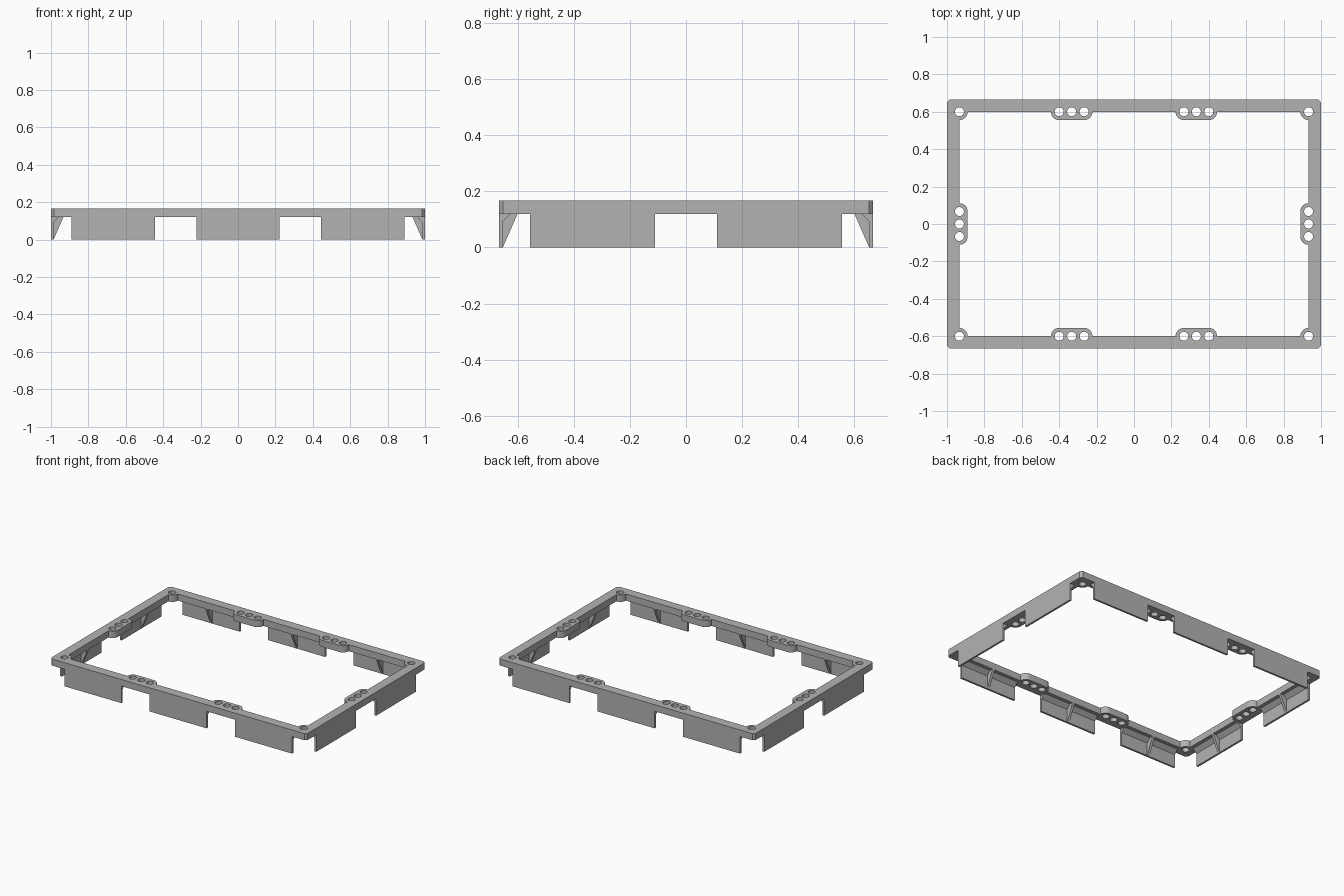
import bpy, bmesh, math
from mathutils import Matrix, Vector

cube = bpy.data.objects.get("Cube")
if cube:
    bpy.data.objects.remove(cube)

UNIT = 2 / 9                     # layout module
HALF_X, HALF_Y = 1.0, 2 / 3      # outer half sizes
BAND, HEIGHT, RIM_Z = 0.3 * UNIT, 0.167, 0.12
PAD_R, HOLE_R, PITCH = 0.2 * UNIT, 0.024, 0.3 * UNIT
CHAMFER, WALL = 0.015, 0.014

grey = bpy.data.materials.new("light grey")
grey.diffuse_color = (0.45, 0.45, 0.45, 1)
grey.use_nodes = True
grey.node_tree.nodes["Principled BSDF"].inputs["Base Color"].default_value = (0.45, 0.45, 0.45, 1)

# Each side: name, turn, half length, distance out, pad centres, skirt centres
SIDES = []
for turn, name in enumerate(("front", "left", "back", "right")):
    if turn % 2 == 0:
        SIDES.append((name, turn, HALF_X, HALF_Y, (-1.5 * UNIT, 1.5 * UNIT), (-3 * UNIT, 0, 3 * UNIT)))
    else:
        SIDES.append((name, turn, HALF_Y, HALF_X, (0,), (-1.5 * UNIT, 1.5 * UNIT)))


def place(turn, out, s, n, z=0):
    """Point at s along a side and n inward from its outer face."""
    return Matrix.Rotation(turn * math.pi / 2, 3, 'Z') @ Vector((s, n - out, z))


def arc(s, n, r, start, end, steps=8):
    angles = [math.radians(start + (end - start) * i / steps) for i in range(steps + 1)]
    return [(s + r * math.cos(a), n + r * math.sin(a)) for a in angles]


def add_object(name, bm):
    bmesh.ops.recalc_face_normals(bm, faces=bm.faces)
    mesh = bpy.data.meshes.new(name)
    bm.to_mesh(mesh)
    bm.free()
    mesh.materials.append(grey)
    obj = bpy.data.objects.new(name, mesh)
    bpy.context.collection.objects.link(obj)
    return obj


def side_prism(name, turn, out, centre, width, profile):
    """Extrude an inward/height profile along a side."""
    bm = bmesh.new()
    ends = [[bm.verts.new(place(turn, out, centre + e * width / 2, n, z)) for n, z in profile]
            for e in (-1, 1)]
    bm.faces.new(ends[0])
    bm.faces.new(ends[1])
    for i in range(len(profile)):
        j = (i + 1) % len(profile)
        bm.faces.new((ends[0][i], ends[0][j], ends[1][j], ends[1][i]))
    return add_object(name, bm)


# Rim outlines: chamfered outside, inside with rounded pads, and screw holes
outer, inner, holes = [], [], []
for name, turn, half, out, pads, panels in SIDES:
    outer += [place(turn, out, e * (half - CHAMFER), 0) for e in (-1, 1)]
    corner = -half + BAND
    path = arc(corner, BAND, PAD_R, 90, 0)
    centres = [corner]
    for c in pads:
        path += arc(c - PITCH, BAND, PAD_R, 180, 90) + arc(c + PITCH, BAND, PAD_R, 90, 0)
        centres += [c - PITCH, c, c + PITCH]
    inner += [place(turn, out, s, n) for s, n in path]
    for c in centres:
        holes.append([place(turn, out, s, n) for s, n in arc(c, BAND, HOLE_R, 0, 360, 24)[:-1]])

# Rim: filled flat curve given thickness, turned into a mesh
curve = bpy.data.curves.new("rim_outline", 'CURVE')
curve.dimensions = '2D'
curve.fill_mode = 'BOTH'
curve.extrude = (HEIGHT - RIM_Z) / 2
for loop in [outer, inner] + holes:
    spline = curve.splines.new('POLY')
    spline.points.add(len(loop) - 1)
    for point, co in zip(spline.points, loop):
        point.co = (co.x, co.y, 0, 1)
    spline.use_cyclic_u = True
helper = bpy.data.objects.new("rim_outline", curve)
bpy.context.collection.objects.link(helper)
bpy.context.view_layer.update()
rim_mesh = helper.evaluated_get(bpy.context.evaluated_depsgraph_get()).to_mesh()
bm = bmesh.new()
bm.from_mesh(rim_mesh)
bpy.data.objects.remove(helper)
bmesh.ops.remove_doubles(bm, verts=bm.verts, dist=0.0001)
bmesh.ops.translate(bm, verts=bm.verts, vec=(0, 0, (HEIGHT + RIM_Z) / 2))
rim = add_object("rim", bm)

# Skirt panels with a sloped root, each braced by a triangular rib
SKIRT = [(0, 0), (WALL, 0), (WALL, 0.092), (0.042, RIM_Z), (0, RIM_Z)]
RIB = [(WALL, 0), (BAND, RIM_Z), (WALL, RIM_Z)]
for name, turn, half, out, pads, panels in SIDES:
    for i, c in enumerate(panels, 1):
        side_prism(f"{name}_skirt_{i}", turn, out, c, 2 * UNIT, SKIRT)
        side_prism(f"{name}_rib_{i}", turn, out, c, 0.018, RIB)

# Smooth the round holes and pads, keep the corners crisp
bpy.ops.object.select_all(action='DESELECT')
rim.select_set(True)
bpy.context.view_layer.objects.active = rim
bpy.ops.object.shade_smooth_by_angle(angle=math.radians(30))
